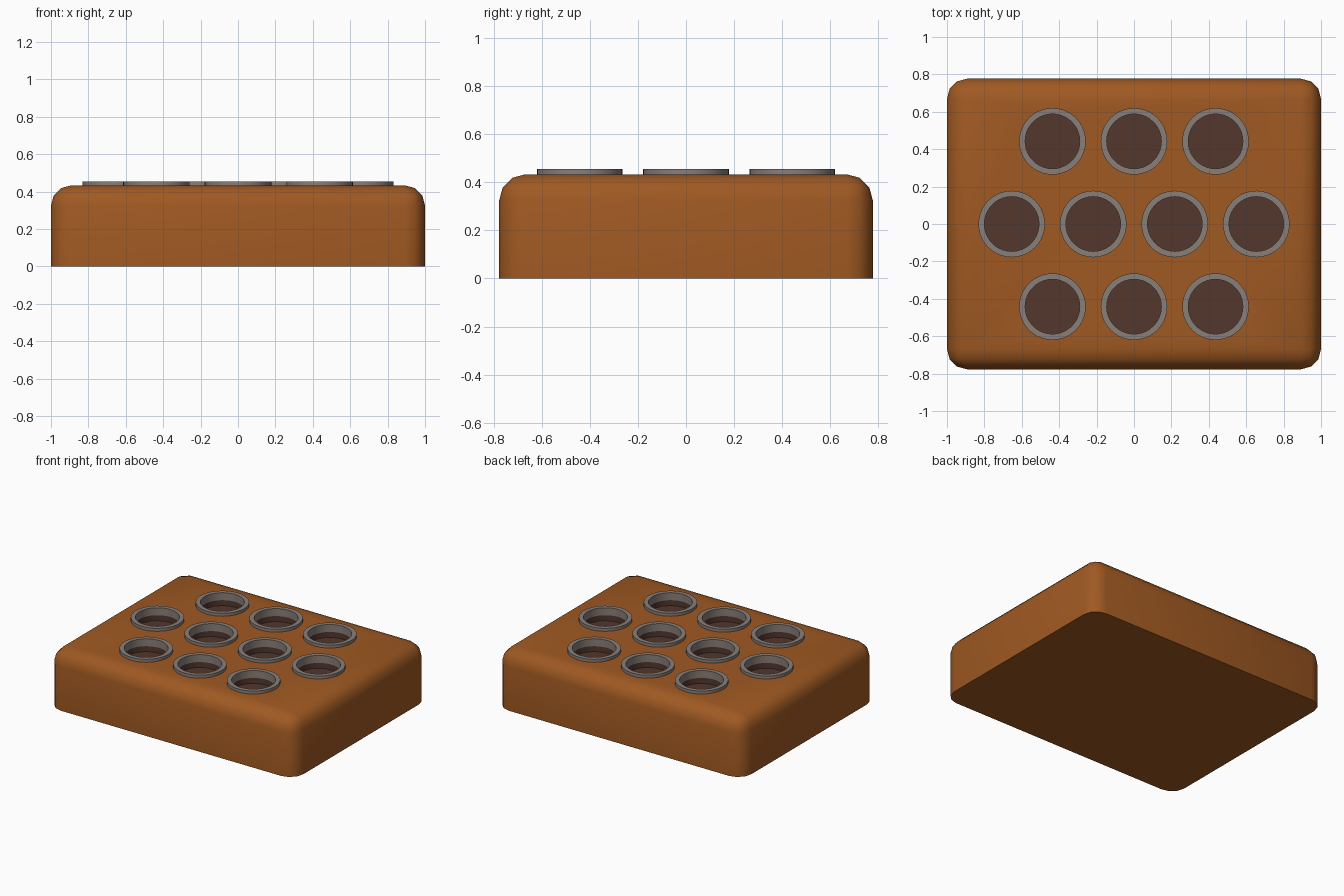
import bpy, bmesh, math
from mathutils import Matrix

if "Cube" in bpy.data.objects:
    bpy.data.objects.remove(bpy.data.objects["Cube"])

TOP = 0.433      # height of the block's upper face
PITCH = 0.436    # spacing between holes
SIDES = 40


def material(name, rgb):
    m = bpy.data.materials.new(name)
    m.diffuse_color = (*rgb, 1)
    m.use_nodes = True
    m.node_tree.nodes["Principled BSDF"].inputs["Base Color"].default_value = m.diffuse_color
    return m


def make(name, bm, mat=None):
    bmesh.ops.recalc_face_normals(bm, faces=bm.faces)
    me = bpy.data.meshes.new(name)
    bm.to_mesh(me)
    bm.free()
    ob = bpy.data.objects.new(name, me)
    bpy.context.collection.objects.link(ob)
    if mat:
        me.materials.append(mat)
    return ob


def smooth(me):
    me.shade_smooth()
    me.set_sharp_from_angle(angle=math.radians(40))


def lathe(name, profile, closed, mat):
    """Revolve an (r, z) profile around the z axis."""
    bm = bmesh.new()
    verts = [bm.verts.new((r, 0, z)) for r, z in profile]
    edges = [bm.edges.new(p) for p in zip(verts, verts[1:])]
    if closed:
        edges.append(bm.edges.new((verts[-1], verts[0])))
    bmesh.ops.spin(bm, geom=verts + edges, cent=(0, 0, 0), axis=(0, 0, 1),
                   angle=math.tau, steps=SIDES)
    bmesh.ops.remove_doubles(bm, verts=bm.verts, dist=1e-4)
    ob = make(name, bm, mat)
    smooth(ob.data)
    return ob


brown = material("brown", (0.35, 0.10, 0.016))
grey = material("warm_grey", (0.25, 0.21, 0.19))
dark = material("dark_brown", (0.085, 0.038, 0.027))

# Hole centres: rows of three, four and three
centres = [((i - (n - 1) / 2) * PITCH, y)
           for n, y in ((3, -0.442), (4, 0.0), (3, 0.442))
           for i in range(n)]

# Block with rounded sides and top, flat underneath
bm = bmesh.new()
bmesh.ops.create_cube(bm, size=1, matrix=Matrix.Translation((0, 0, TOP / 2))
                      @ Matrix.Diagonal((2, 1.554, TOP, 1)))
rounded = [e for e in bm.edges if max(v.co.z for v in e.verts) > 0.1]
bmesh.ops.bevel(bm, geom=rounded, offset=0.108, segments=3, profile=0.5,
                affect='EDGES', clamp_overlap=True)
block = make("block", bm, brown)

# Cutter for the ten sockets
bm = bmesh.new()
for x, y in centres:
    bmesh.ops.create_cone(bm, cap_ends=True, segments=SIDES, radius1=0.162,
                          radius2=0.162, depth=0.4,
                          matrix=Matrix.Translation((x, y, 0.53)))
cutter = make("socket_cutter", bm)
cutter.hide_render = True
mod = block.modifiers.new("sockets", 'BOOLEAN')
mod.operation = 'DIFFERENCE'
mod.solver = 'EXACT'
mod.object = cutter
bpy.context.view_layer.objects.active = block
bpy.ops.object.modifier_apply(modifier=mod.name)
bpy.data.objects.remove(cutter)
smooth(block.data)

# Raised rim and dark cup, shared by every socket
rim = lathe("rim", [(0.162, 0.40), (0.162, TOP), (0.178, TOP), (0.178, 0.455),
                    (0.146, 0.455), (0.146, 0.40)], True, grey)
cup = lathe("cup", [(0, 0.36), (0.146, 0.36), (0.146, 0.40), (0.162, 0.40),
                    (0.162, 0.33), (0, 0.33)], False, dark)
for i, (x, y) in enumerate(centres):
    for part in (rim, cup):
        ob = part
        if i:
            ob = bpy.data.objects.new(f"{part.name}_{i + 1}", part.data)
            bpy.context.collection.objects.link(ob)
        ob.location = (x, y, 0)
